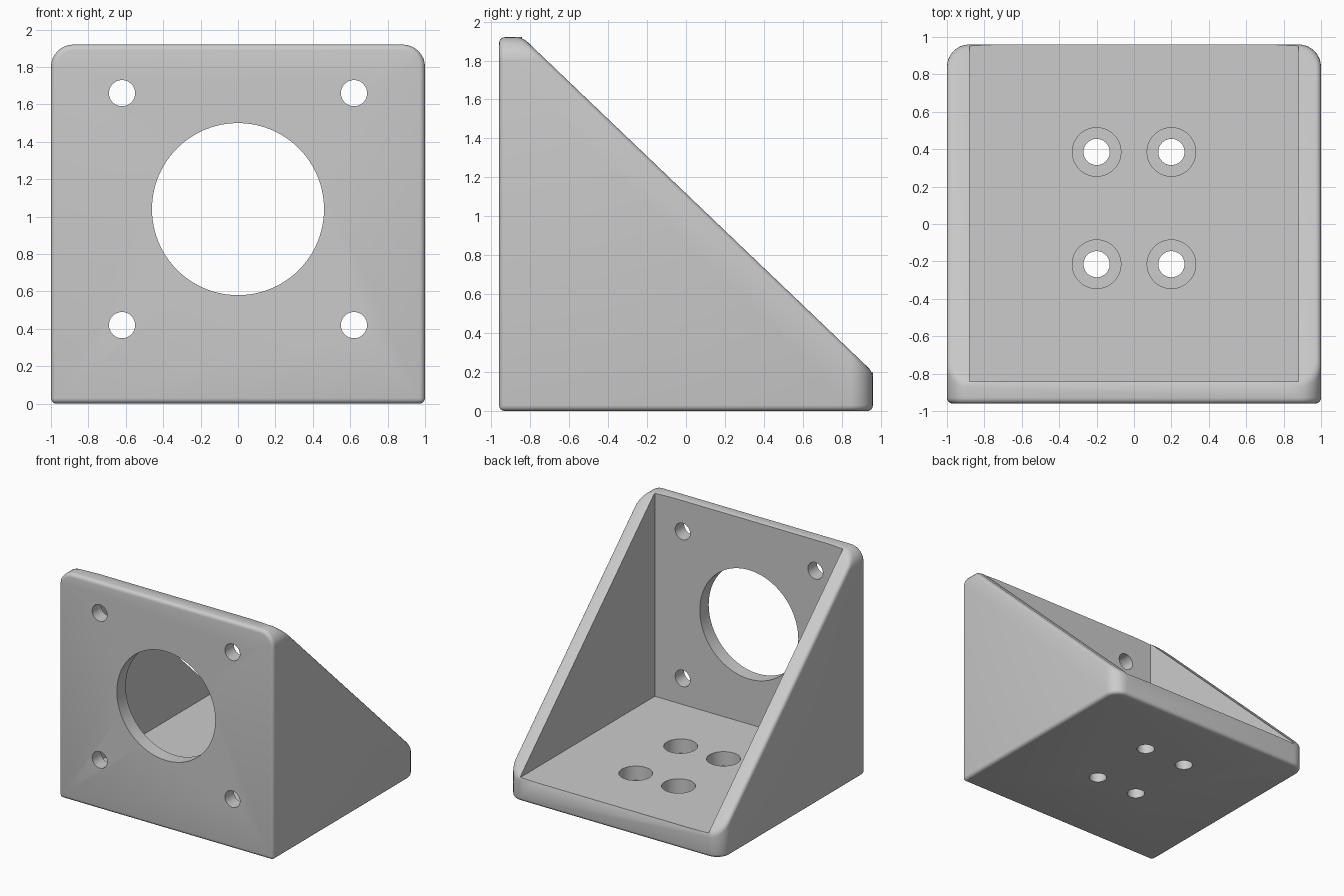
import bpy, bmesh, math
from mathutils import Vector, Matrix

old = bpy.data.objects.get("Cube")
if old:
    bpy.data.objects.remove(old, do_unlink=True)

grey = bpy.data.materials.new("plain grey")
grey.use_nodes = True
grey.diffuse_color = (0.6, 0.6, 0.6, 1)
grey.node_tree.nodes["Principled BSDF"].inputs["Base Color"].default_value = (0.6, 0.6, 0.6, 1)

HALF, DEPTH, TOP = 1.0, 0.96, 1.92
WALL, FLOOR, ROUND, FILLET = 0.12, 0.2, 0.12, 0.03
slope_top = Vector((0, -DEPTH + WALL, TOP))
slope_end = Vector((0, DEPTH, FLOOR))
along = slope_end - slope_top
normal = Vector((0, -along.z, along.y)).normalized()


def add_object(name, bm):
    bmesh.ops.recalc_face_normals(bm, faces=bm.faces)
    mesh = bpy.data.meshes.new(name)
    bm.to_mesh(mesh)
    bm.free()
    mesh.materials.append(grey)
    obj = bpy.data.objects.new(name, mesh)
    bpy.context.collection.objects.link(obj)
    return obj


def box(bm, low, high):
    low, high = Vector(low), Vector(high)
    place = Matrix.Translation((low + high) / 2) @ Matrix.Diagonal((*(high - low), 1))
    bmesh.ops.create_cube(bm, size=1, matrix=place)


def round_edges(bm, edges, radius, segments):
    bmesh.ops.bevel(bm, geom=edges, offset=radius, segments=segments,
                    profile=0.5, affect='EDGES', clamp_overlap=True)


def cut(target, cutter):
    mod = target.modifiers.new(cutter.name, 'BOOLEAN')
    mod.operation, mod.solver, mod.object = 'DIFFERENCE', 'EXACT', cutter
    bpy.context.view_layer.objects.active = target
    bpy.ops.object.modifier_apply(modifier=mod.name)
    bpy.data.objects.remove(cutter, do_unlink=True)


def cylinder(name, centre, radius, length, axis, sides=48):
    bm = bmesh.new()
    turn = Matrix.Rotation(math.pi / 2, 4, 'X') if axis == 'Y' else Matrix()
    bmesh.ops.create_cone(bm, cap_ends=True, segments=sides, radius1=radius, radius2=radius,
                          depth=length, matrix=Matrix.Translation(centre) @ turn)
    return add_object(name, bm)


# Block with rounded upper and rear corners
bm = bmesh.new()
box(bm, (-HALF, -DEPTH, 0), (HALF, DEPTH, TOP))


def is_corner(edge):
    mid = (edge.verts[0].co + edge.verts[1].co) / 2
    return abs(mid.x) > 0.9 and ((abs(mid.y) < 0.1 and mid.z > 1) or (mid.y > 0.9 and 0.1 < mid.z < 1.9))


round_edges(bm, [e for e in bm.edges if is_corner(e)], ROUND, 8)

# Sloping cut from the front plate to the rear lip
cutting = bmesh.ops.bisect_plane(bm, geom=bm.verts[:] + bm.edges[:] + bm.faces[:], dist=1e-5,
                                 plane_co=slope_top, plane_no=normal, clear_outer=True)
rim = [g for g in cutting['geom_cut'] if isinstance(g, bmesh.types.BMEdge)]
rim = [e for e in rim if e.is_boundary]
bmesh.ops.contextual_create(bm, geom=rim)
bmesh.ops.recalc_face_normals(bm, faces=bm.faces)


# Small fillet on the outer edges, leaving the two cross edges of the slope sharp
def gets_fillet(edge):
    a, b = (v.co for v in edge.verts)
    on_slope = all(abs((p - slope_top).dot(normal)) < 1e-3 for p in (a, b))
    return edge.calc_face_angle(0) > math.radians(25) and not (on_slope and abs(a.x - b.x) > 1)


round_edges(bm, [e for e in bm.edges if gets_fillet(e)], FILLET, 4)
bracket = add_object("motor_bracket", bm)

# Open pocket between the side walls
bm = bmesh.new()
inner, gap = HALF - WALL, 0.001
box(bm, (-inner, -DEPTH + WALL - gap, FLOOR - gap), (inner, 2, 3))
cut(bracket, add_object("pocket_cutter", bm))

# Front plate openings
cut(bracket, cylinder("shaft_opening_cutter", (0, -0.9, 1.04), 0.46, 0.4, 'Y', 96))
for x in (-0.62, 0.62):
    for z in (0.42, 1.66):
        cut(bracket, cylinder("front_hole_cutter", (x, -0.9, z), 0.07, 0.4, 'Y'))

# Counterbored base holes
for x in (-0.2, 0.2):
    for y in (-0.215, 0.385):
        cut(bracket, cylinder("base_hole_cutter", (x, y, 0.1), 0.07, 0.5, 'Z'))
        cut(bracket, cylinder("counterbore_cutter", (x, y, 0.28), 0.13, 0.4, 'Z'))

bpy.ops.object.select_all(action='DESELECT')
bracket.select_set(True)
bpy.context.view_layer.objects.active = bracket
bpy.ops.object.shade_smooth_by_angle(angle=math.radians(30))
